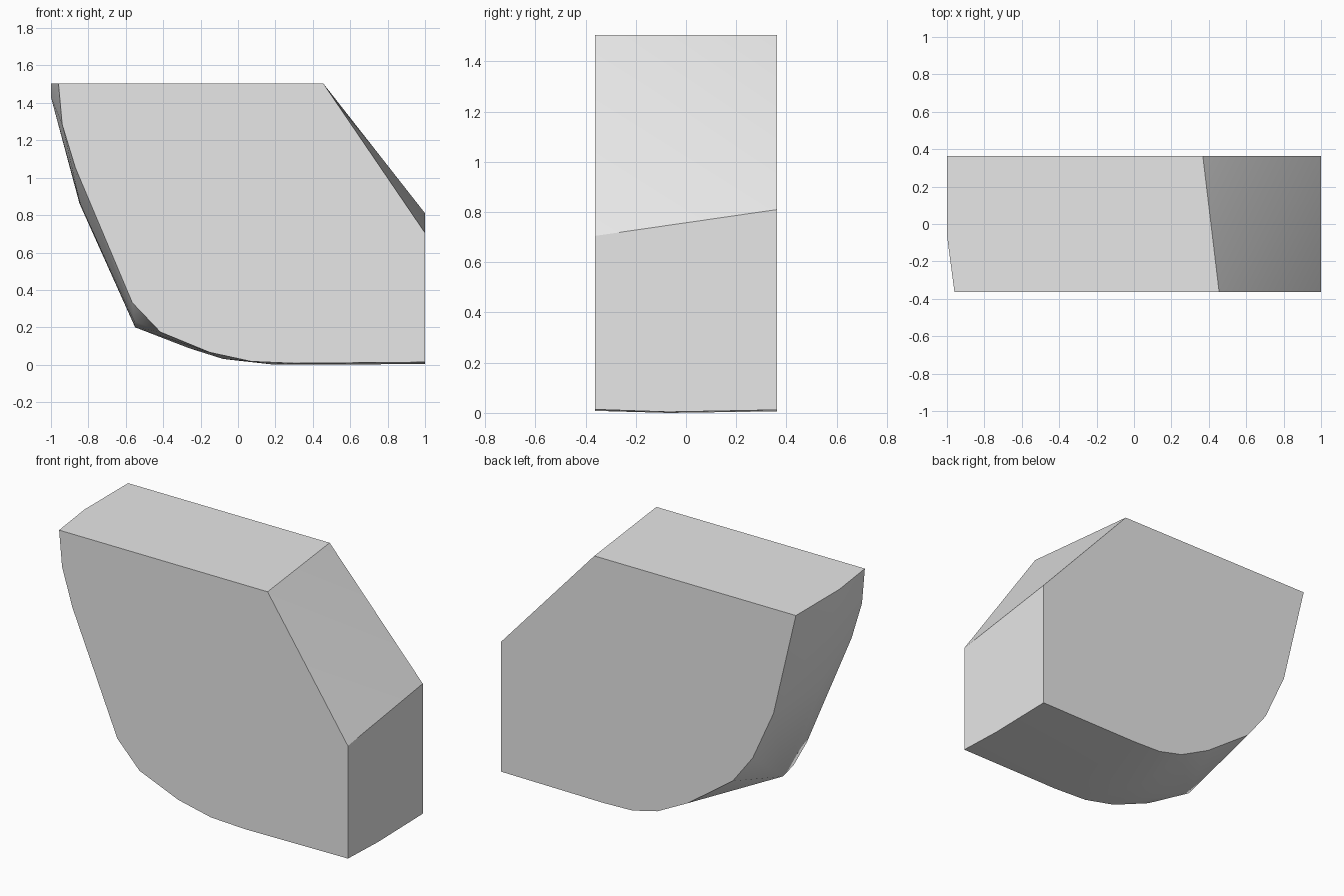
import bpy, bmesh, math

cube = bpy.data.objects.get("Cube")
if cube:
    bpy.data.objects.remove(cube, do_unlink=True)

# Single stone colour
stone = bpy.data.materials.new("light_grey_stone")
stone.use_nodes = True
GREY = (0.8, 0.8, 0.8, 1)
stone.diffuse_color = GREY
stone.node_tree.nodes["Principled BSDF"].inputs["Base Color"].default_value = GREY

HALF_DEPTH = 0.363

# Outline of the front face, as x and z
front = [(-0.96, 1.505), (-0.94, 1.285), (-0.87, 1.055), (-0.565, 0.332),
         (-0.415, 0.175), (-0.15, 0.066), (0.07, 0.018), (0.3, 0.008),
         (1, 0.014), (1, 0.705), (0.455, 1.505)]

# Outline of the back face
back = [(-1, 1.505), (-0.848, 0.863), (-0.707, 0.553), (-0.571, 0.375),
        (-0.265, 0.157), (-0.061, 0.053), (0.109, 0.012), (0.306, 0.006),
        (1, 0.012), (1, 0.81), (0.368, 1.505)]

# Slight ridge around the curved side and the underside, as x, y and z
ridge = [(-1, -0.06, 1.505), (-1, -0.06, 1.43), (-0.845, -0.1, 0.865),
         (-0.55, -0.155, 0.2), (-0.556, -0.25, 0.235), (-0.26, -0.12, 0.088),
         (-0.08, -0.09, 0.031), (0.18, -0.07, 0.002), (0.3, -0.07, 0),
         (1, -0.07, 0.004)]

points = [(x, -HALF_DEPTH, z) for x, z in front]
points += [(x, HALF_DEPTH, z) for x, z in back]
points += ridge

# Wrap the outlines into one solid stone block
bm = bmesh.new()
for p in points:
    bm.verts.new(p)
hull = bmesh.ops.convex_hull(bm, input=bm.verts[:])
loose = [v for v in bm.verts if not v.link_faces]
bmesh.ops.delete(bm, geom=loose, context='VERTS')
bmesh.ops.dissolve_limit(bm, angle_limit=math.radians(0.5),
                         verts=bm.verts[:], edges=bm.edges[:])
bmesh.ops.recalc_face_normals(bm, faces=bm.faces[:])

mesh = bpy.data.meshes.new("stone_block")
bm.to_mesh(mesh)
bm.free()
mesh.materials.append(stone)
block = bpy.data.objects.new("stone_block", mesh)
bpy.context.collection.objects.link(block)

# Smooth the shallow facets while keeping the broken edges sharp
bpy.ops.object.select_all(action='DESELECT')
block.select_set(True)
bpy.context.view_layer.objects.active = block
bpy.ops.object.shade_smooth_by_angle(angle=math.radians(30))
